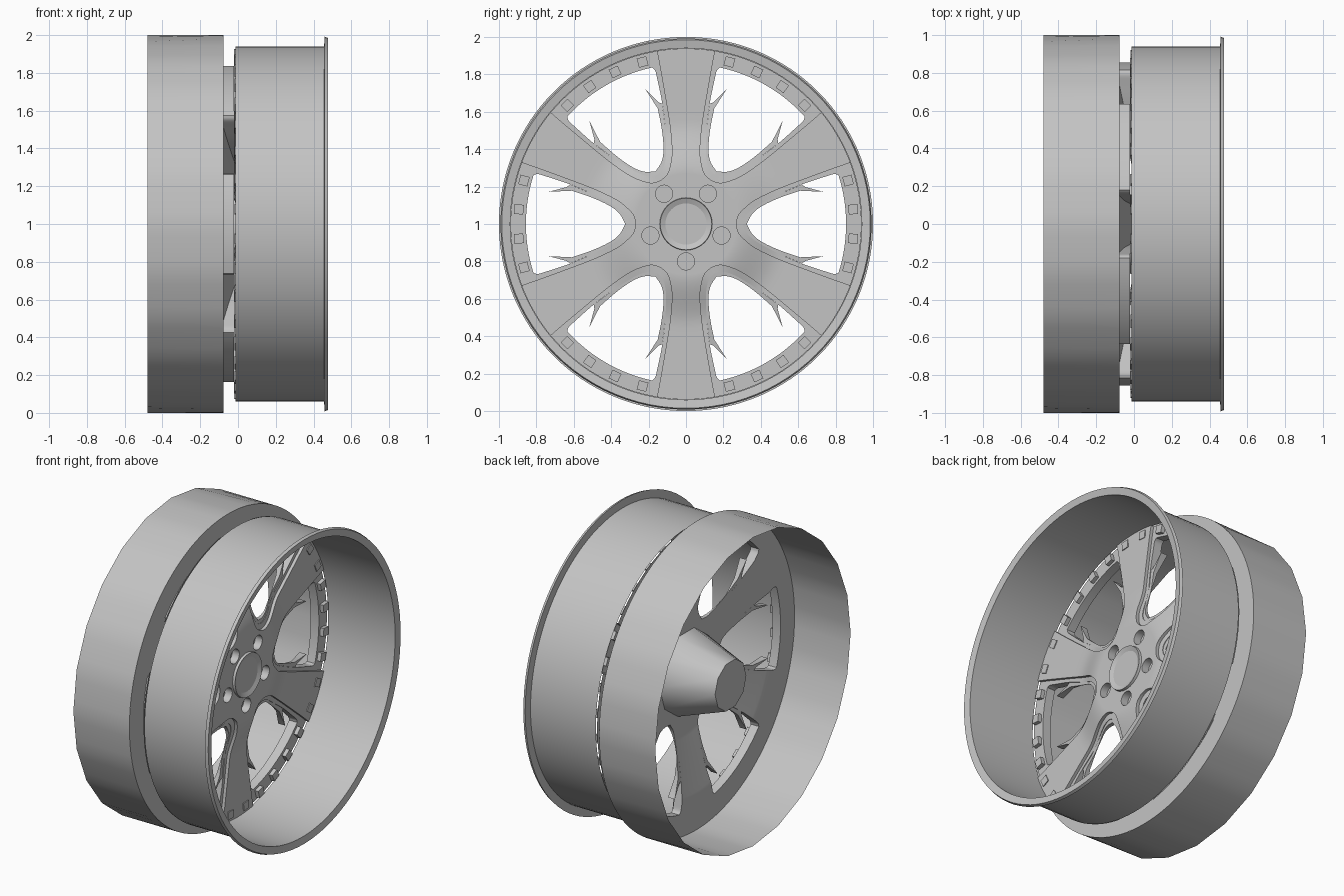
import bpy, bmesh
from math import sin, cos, pi, radians, atan2, hypot
from mathutils import Vector, Matrix

cube = bpy.data.objects.get("Cube")
if cube:
    bpy.data.objects.remove(cube)

metal = bpy.data.materials.new("grey metal")
metal.use_nodes = True
metal.diffuse_color = (0.55, 0.55, 0.55, 1)
metal.node_tree.nodes["Principled BSDF"].inputs["Base Color"].default_value = metal.diffuse_color

BACK, BAND, RIM = -0.078, -0.02, 0.938
SECTOR = pi / 3


def finish(name, bm, angle=35):
    bmesh.ops.remove_doubles(bm, verts=bm.verts, dist=0.0005)
    bmesh.ops.recalc_face_normals(bm, faces=bm.faces)
    mesh = bpy.data.meshes.new(name)
    bm.to_mesh(mesh)
    bm.free()
    mesh.materials.append(metal)
    ob = bpy.data.objects.new(name, mesh)
    bpy.context.collection.objects.link(ob)
    bpy.ops.object.select_all(action='DESELECT')
    ob.select_set(True)
    bpy.context.view_layer.objects.active = ob
    bpy.ops.object.shade_smooth_by_angle(angle=radians(angle))
    return ob


def polar(x, r, a):
    """Point on the wheel: along the axle, radius, angle."""
    return Vector((x, r * cos(a), 1 + r * sin(a)))


def strip(bm, row1, row2):
    """Join two rows of points with quads."""
    v1, v2 = [bm.verts.new(p) for p in row1], [bm.verts.new(p) for p in row2]
    for i in range(len(v1) - 1):
        bm.faces.new((v1[i], v1[i + 1], v2[i + 1], v2[i]))


def ring(x, r, n):
    return [polar(x, r, 2 * pi * i / n) for i in range(n + 1)]


def lathe(name, profile, n=72, angle=35):
    bm = bmesh.new()
    for (x1, r1), (x2, r2) in zip(profile, profile[1:]):
        strip(bm, ring(x1, r1, n), ring(x2, r2, n))
    return finish(name, bm, angle)


def smooth(pts, steps=4):
    """Catmull-Rom curve through the points."""
    p = [Vector(q) for q in pts]
    p = [2 * p[0] - p[1]] + p + [2 * p[-1] - p[-2]]
    out = []
    for a, b, c, d in zip(p, p[1:], p[2:], p[3:]):
        for i in range(steps):
            t = i / steps
            out.append(0.5 * (2 * b + (c - a) * t + (2 * a - 5 * b + 4 * c - d) * t * t
                              + (3 * b - a - 3 * c + d) * t ** 3))
    return out + [p[-2]]


def to_polar(pts):
    return [(hypot(u, v), max(0, atan2(v, u))) for u, v in pts]


def face_x(r):
    """Front surface of the spokes, rising to the hub."""
    t = min(max((0.55 - r) / 0.28, 0), 1)
    return 0.06 * t * t * (3 - 2 * t)


def side_x(r):
    """Ledge between the spoke edge and the window."""
    return max(face_x(r) - 0.02, BAND)


def back_x(r):
    """Rear surface of the spokes, hollowed towards the hub."""
    return min(max(BACK + 0.2 * (0.78 - r), BACK), 0.0)


# Half outlines of one window and of the spoke crease around it
window_side = [(.305, 0), (.315, .035), (.345, .07), (.40, .108), (.50, .16),
               (.62, .212), (.74, .252), (.79, .267), (.815, .262)]
crease_side = [(.27, 0), (.28, .045), (.315, .085), (.375, .13), (.49, .185),
               (.62, .235), (.74, .279), (.80, .301), (.879, .328)]
win = to_polar(smooth(window_side))
crease = to_polar(smooth(crease_side))
arc = [1 - i / 8 for i in range(9)]
win_rim = [(0.856, win[-1][1] * t) for t in arc]
crease_rim = [(RIM, crease[-1][1] * t) for t in arc]


def spoke_rows(bm, rows, height, k, n=8):
    """Surface between two neighbouring windows."""
    lines = [[polar(height(r), r, k * SECTOR + a + (SECTOR - 2 * a) * i / n)
              for i in range(n + 1)] for r, a in rows]
    for l1, l2 in zip(lines, lines[1:]):
        strip(bm, l1, l2)


# Spoked face: front skin, stepped ledges, window walls and back plate
front, walls, back = bmesh.new(), bmesh.new(), bmesh.new()
for k in range(6):
    spoke_rows(front, crease, face_x, k)
    spoke_rows(back, [(0.2, 0)] + win + [(1.0, win[-1][1])], back_x, k)
    for s in (1, -1):
        def line(pts, height):
            return [polar(height(r), r, k * SECTOR + s * a) for r, a in pts]
        strip(front, line(crease, face_x), line(crease, side_x))
        strip(front, line(crease, side_x), line(win, side_x))
        strip(front, line(crease_rim, side_x), line(win_rim, side_x))
        strip(walls, line(win, side_x), line(win, back_x))
        strip(walls, line(win_rim, side_x), line(win_rim, back_x))
        strip(back, line(win_rim, back_x), line([(1.0, a) for r, a in win_rim], back_x))
finish("spoke_face", front, 25)
finish("window_walls", walls)
finish("back_plate", back)

# Thorned liners that hug the inner end of each window
outer = [tuple(p) for p in smooth(window_side[:6])]
inner = [tuple(p) for p in smooth([(.61, .178), (.50, .14), (.41, .098), (.355, .055), (.325, 0)])]
half = outer + [(.637, .198), (.735, .172)] + inner
bm = bmesh.new()
for k in range(6):
    for s in (1, -1):
        pts = [(r, k * SECTOR + s * a) for r, a in to_polar(half)]
        low = [polar(back_x(r), r, a) for r, a in pts]
        high = [polar(side_x(r) - 0.004, r, a) for r, a in pts]
        strip(bm, low + low[:1], high + high[:1])
        for loop in (low, high):
            bm.faces.new([bm.verts.new(p) for p in loop])
finish("window_thorns", bm)

# Small square blocks around the rim band
bm = bmesh.new()
for i in range(36):
    a = radians(5 + 10 * i)
    place = (Matrix.Translation(polar(-0.007, 0.897, a)) @ Matrix.Rotation(a, 4, 'X')
             @ Matrix.Diagonal((0.025, 0.05, 0.052, 1)))
    bmesh.ops.create_cube(bm, size=1, matrix=place)
finish("rim_blocks", bm)

# Hub face with five round bolt recesses
HUB = face_x(0)
bm = bmesh.new()
bolt_centres = [polar(HUB, 0.2, radians(-90 + 72 * i)) for i in range(5)]


def circle(centre, r, n):
    return [centre + Vector((0, r * cos(2 * pi * i / n), r * sin(2 * pi * i / n))) for i in range(n)]


axle = Vector((HUB, 0, 1))
edges = []
for pts in [circle(axle, 0.27, 48), circle(axle, 0.13, 48)] + [circle(c, 0.046, 20) for c in bolt_centres]:
    vs = [bm.verts.new(p) for p in pts]
    edges += [bm.edges.new((vs[i - 1], vs[i])) for i in range(len(vs))]
bmesh.ops.triangle_fill(bm, edges=edges, use_beauty=True, normal=(1, 0, 0))
for c in bolt_centres:
    top = circle(c, 0.046, 20)
    floor = [p - Vector((0.05, 0, 0)) for p in top]
    strip(bm, top + top[:1], floor + floor[:1])
    bm.faces.new([bm.verts.new(p) for p in floor])
finish("hub_face", bm)

# Centre cap and the tapered hub behind the face
lathe("centre_cap", [(HUB - 0.01, 0.142), (HUB + 0.016, 0.138),
                     (HUB + 0.004, 0.11), (HUB + 0.004, 0)], 48, 20)
lathe("hub_cone", [(0.0, 0.27), (-0.32, 0.16), (-0.32, 0)], 10, 50)

# Inner barrel with its flange
lathe("flanged_barrel", [(-0.012, 0.94), (0.456, 0.94), (0.458, 0.992),
                         (0.476, 0.985), (0.468, 0.94), (0.456, 0.94)], 96)

# Plain barrel whose open end is a coarser polygon
bm = bmesh.new()
step = pi / 12
end = []
for i in range(97):
    a = 2 * pi * i / 96
    off = a % step - step / 2
    end.append(polar(-0.48, cos(step / 2) / cos(off), a))
strip(bm, ring(BACK, 1.0, 96), end)
finish("plain_barrel", bm)
